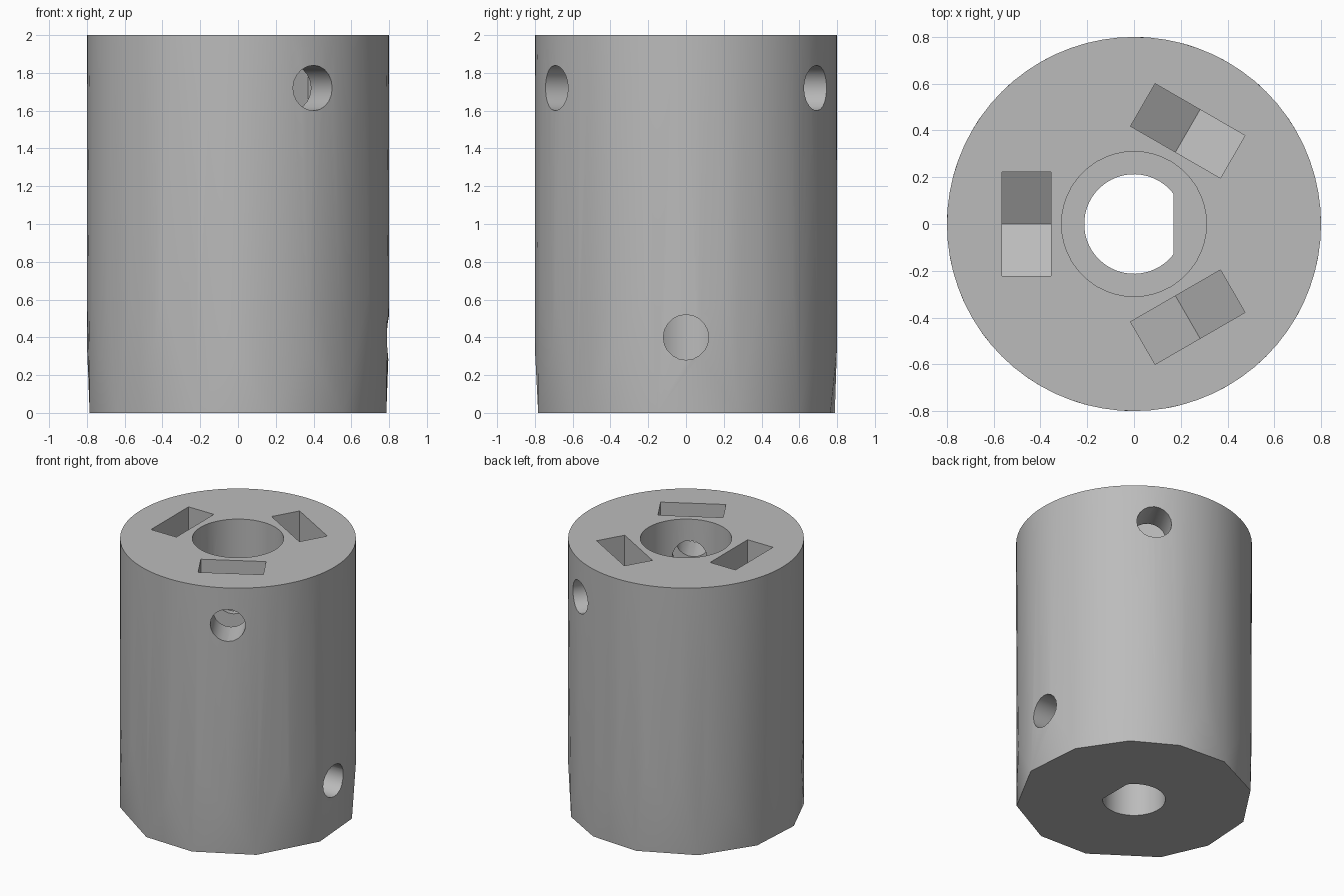
import bpy, bmesh
from math import sin, cos, pi, radians, sqrt, acos
from mathutils import Matrix, Vector

cube = bpy.data.objects.get("Cube")
if cube:
    bpy.data.objects.remove(cube, do_unlink=True)

grey = bpy.data.materials.new("Plain grey")
grey.use_nodes = True
colour = (0.5, 0.5, 0.5, 1)
grey.diffuse_color = colour
grey.node_tree.nodes["Principled BSDF"].inputs["Base Color"].default_value = colour


def make_object(name, bm):
    bmesh.ops.recalc_face_normals(bm, faces=bm.faces)
    mesh = bpy.data.meshes.new(name)
    bm.to_mesh(mesh)
    bm.free()
    obj = bpy.data.objects.new(name, mesh)
    bpy.context.collection.objects.link(obj)
    mesh.materials.append(grey)
    return obj


def prism(name, outline, start, end, matrix=Matrix()):
    """Extrude a 2D outline along z, then move it into place."""
    bm = bmesh.new()
    base = bm.faces.new([bm.verts.new((x, y, start)) for x, y in outline])
    side = bmesh.ops.extrude_face_region(bm, geom=[base])["geom"]
    moved = [v for v in side if isinstance(v, bmesh.types.BMVert)]
    bmesh.ops.translate(bm, verts=moved, vec=(0, 0, end - start))
    bm.transform(matrix)
    return make_object(name, bm)


def arc(radius, count, first=0.0, last=2 * pi, closed=True):
    step = (last - first) / (count if closed else count - 1)
    return [(radius * cos(first + i * step), radius * sin(first + i * step))
            for i in range(count)]


def radial(angle, height):
    """Matrix that turns local z outwards, local x down, at an angle."""
    return (Matrix.Translation((0, 0, height)) @ Matrix.Rotation(angle, 4, 'Z')
            @ Matrix.Rotation(pi / 2, 4, 'Y'))


# Body: fine rim at the top, growing coarser towards the faceted foot
R = 0.8
foot = [-11, 20, 48, 73, 100, 131, 162, 191, 217, 254, 282, 314]
middle = [(a + b) / 2 for a, b in zip(foot, foot[1:] + [foot[0] + 360])]
rings = [(0, foot), (0.33, middle), (0.66, [i * 15 for i in range(24)]),
         (2, [i * 5 for i in range(72)])]
bm = bmesh.new()
for z, angles in rings:
    for a in angles:
        bm.verts.new((R * cos(radians(a)), R * sin(radians(a)), z))
bmesh.ops.convex_hull(bm, input=bm.verts)
bmesh.ops.dissolve_limit(bm, angle_limit=0.001, verts=bm.verts, edges=bm.edges)
body = make_object("coupler_body", bm)

# Central bores: wide round one above, D-shaped one below
flat = acos(0.17 / 0.213)
cutters = [
    prism("upper_bore", arc(0.31, 48), 1.0, 2.2),
    prism("shaft_bore", arc(0.213, 40, flat, 2 * pi - flat, False), -0.2, 1.1),
    prism("lower_screw_hole", arc(0.12, 20), 0.1, 1.0, radial(0, 0.4)),
]

# Three upper screw holes, each with a nut slot pointed at the bottom
half = 0.222
side = half / sqrt(3)
nut = [(-0.5, -half), (side, -half), (2 * side, 0), (side, half), (-0.5, half)]
for i, angle in enumerate((pi / 3, pi, -pi / 3)):
    place = radial(angle, 1.72)
    cutters.append(prism(f"upper_screw_hole_{i}", arc(0.12, 20), 0.1, 1.0, place))
    cutters.append(prism(f"nut_slot_{i}", nut, 0.355, 0.565, place))

bpy.ops.object.select_all(action='DESELECT')
bpy.context.view_layer.objects.active = body
body.select_set(True)
for cutter in cutters:
    cutter.hide_render = True
    mod = body.modifiers.new(cutter.name, 'BOOLEAN')
    mod.operation, mod.solver, mod.object = 'DIFFERENCE', 'EXACT', cutter
    bpy.ops.object.modifier_apply(modifier=mod.name)
    bpy.data.objects.remove(cutter, do_unlink=True)

bpy.ops.object.shade_smooth_by_angle(angle=radians(30))
